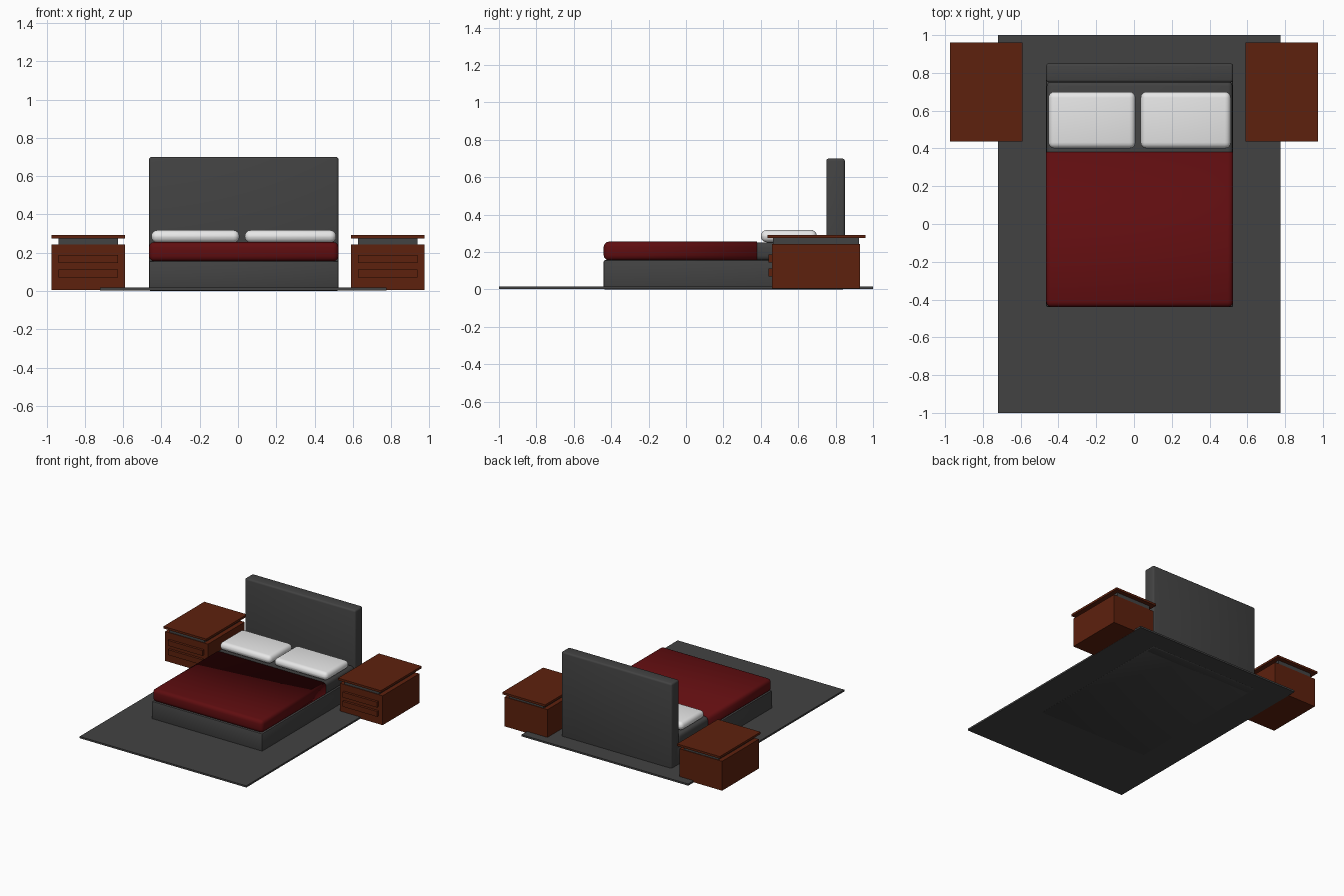
import bpy

if "Cube" in bpy.data.objects:
    bpy.data.objects.remove(bpy.data.objects["Cube"])


def material(name, rgb):
    m = bpy.data.materials.new(name)
    m.diffuse_color = (*rgb, 1)
    m.use_nodes = True
    m.node_tree.nodes["Principled BSDF"].inputs["Base Color"].default_value = m.diffuse_color
    return m


GREY = material("charcoal grey", (0.055, 0.055, 0.055))
RED = material("dark red", (0.115, 0.004, 0.005))
WOOD = material("red brown wood", (0.11, 0.015, 0.004))
WHITE = material("pillow white", (0.8, 0.8, 0.8))


def box(name, x, y, z, mat, bevel=0.0, segments=3):
    """Box given by its (min, max) range on every axis, optionally rounded."""
    r = (x, y, z)
    bpy.ops.mesh.primitive_cube_add(size=1, location=[(a + b) / 2 for a, b in r])
    ob = bpy.context.object
    ob.name = name
    ob.scale = [b - a for a, b in r]
    bpy.ops.object.transform_apply(location=False, rotation=False, scale=True)
    ob.data.materials.append(mat)
    if bevel:
        mod = ob.modifiers.new("rounding", 'BEVEL')
        mod.width = bevel
        mod.segments = segments
        bpy.ops.object.modifier_apply(modifier=mod.name)
        bpy.ops.object.shade_smooth_by_angle()
    return ob


# Rug
box("rug", (-0.72, 0.775), (-1, 1), (0.003, 0.017), GREY)

# Bed
BX = (-0.465, 0.525)
box("bed_base", BX, (-0.44, 0.78), (0, 0.157), GREY, 0.008, 2)
box("headboard", BX, (0.75, 0.85), (0, 0.70), GREY, 0.014)
box("mattress", (BX[0] + 0.003, BX[1] - 0.003), (-0.43, 0.755), (0.155, 0.252), GREY, 0.025)
blanket = box("blanket", BX, (-0.44, 0.43), (0.155, 0.256), RED, 0.028)
# square off the blanket edge towards the pillows
for v in blanket.data.vertices:
    if v.co.y > 0.3:
        v.co.y = 0.38 - blanket.location.y

# Pillows: rounded boxes with a slightly crowned top
for side, x in (("left", (-0.453, 0.008)), ("right", (0.035, 0.513))):
    box(side + "_pillow", x, (0.40, 0.70), (0.252, 0.318), WHITE, 0.032, 4)

# Nightstands, one on each side
for side, s in (("left", -1), ("right", 1)):
    cx = s * 0.783

    def span(half):
        return (cx - half, cx + half)

    box(side + "_cabinet", span(0.192), (0.46, 0.93), (0.004, 0.242), WOOD)
    box(side + "_neck", span(0.155), (0.465, 0.925), (0.242, 0.275), GREY)
    box(side + "_tabletop", span(0.192), (0.437, 0.96), (0.275, 0.292), WOOD)
    for n, z in (("lower", 0.07), ("upper", 0.145)):
        box(f"{side}_{n}_drawer", span(0.155), (0.44, 0.465), (z, z + 0.043), WOOD)
